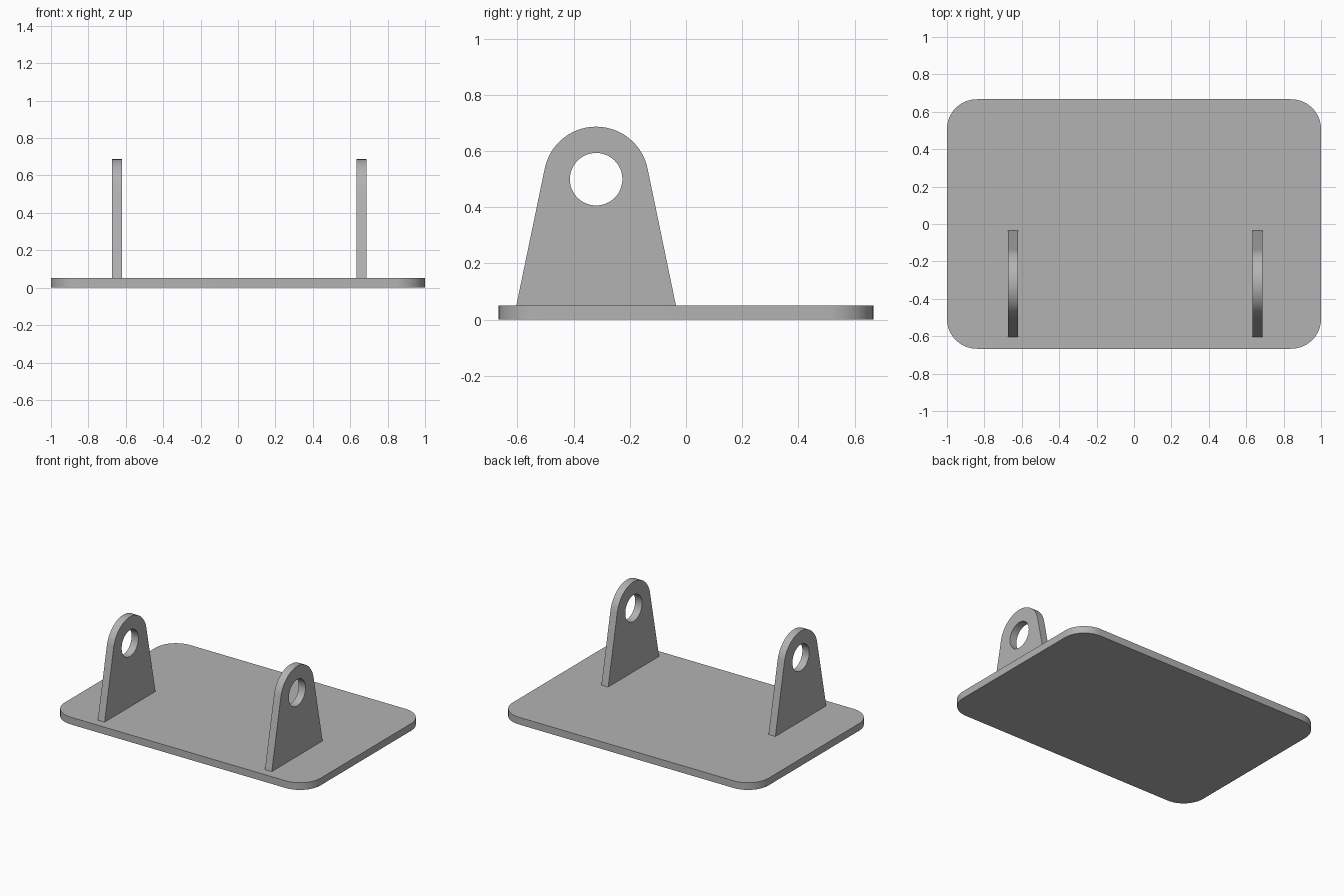
import bpy
import bmesh
from math import sin, cos, atan2, acos, hypot, pi, radians
from mathutils import Matrix

cube = bpy.data.objects.get("Cube")
if cube:
    bpy.data.objects.remove(cube, do_unlink=True)

PLATE_T = 0.051                     # plate thickness
HALF_X, HALF_Y, CORNER = 1.0, 0.667, 0.16
LUG_T = 0.0533                      # lug thickness
EYE_Y, EYE_Z = -0.32, 0.5           # centre of the lug hole
EYE_R, HOLE_R, FOOT = 0.187, 0.0935, 0.284

grey = bpy.data.materials.new("plain grey")
grey.use_nodes = True
colour = (0.45, 0.45, 0.45, 1)
grey.diffuse_color = colour
grey.node_tree.nodes["Principled BSDF"].inputs["Base Color"].default_value = colour


def arc(cx, cy, r, a0, a1, n):
    """Points on an arc, both ends included."""
    return [(cx + r * cos(a0 + (a1 - a0) * i / n),
             cy + r * sin(a0 + (a1 - a0) * i / n)) for i in range(n + 1)]


def prism(name, points, direction):
    """Closed prism from 3D outline points swept along a direction."""
    bm = bmesh.new()
    face = bm.faces.new([bm.verts.new(p) for p in points])
    swept = bmesh.ops.extrude_face_region(bm, geom=[face])
    verts = [v for v in swept["geom"] if isinstance(v, bmesh.types.BMVert)]
    bmesh.ops.translate(bm, verts=verts, vec=direction)
    bmesh.ops.recalc_face_normals(bm, faces=bm.faces)
    mesh = bpy.data.meshes.new(name)
    bm.to_mesh(mesh)
    bm.free()
    mesh.materials.append(grey)
    obj = bpy.data.objects.new(name, mesh)
    bpy.context.collection.objects.link(obj)
    return obj


def select_only(obj):
    bpy.ops.object.select_all(action='DESELECT')
    obj.select_set(True)
    bpy.context.view_layer.objects.active = obj


def smooth(obj):
    select_only(obj)
    bpy.ops.object.shade_smooth_by_angle(angle=radians(30))


# Base plate with rounded corners
outline = []
for k, (sx, sy) in enumerate([(1, 1), (-1, 1), (-1, -1), (1, -1)]):
    outline += arc(sx * (HALF_X - CORNER), sy * (HALF_Y - CORNER), CORNER,
                   k * pi / 2, (k + 1) * pi / 2, 16)
smooth(prism("base_plate", [(x, y, 0) for x, y in outline], (0, 0, PLATE_T)))

# Lug profile: wide foot, sides tangent to the round eye
drop = EYE_Z - PLATE_T
tangent = atan2(-drop, FOOT) + acos(EYE_R / hypot(FOOT, drop))
profile = [(EYE_Y - FOOT, PLATE_T), (EYE_Y + FOOT, PLATE_T)]
profile += arc(EYE_Y, EYE_Z, EYE_R, tangent, pi - tangent, 40)
hole = arc(EYE_Y, EYE_Z, HOLE_R, 0, 2 * pi, 48)[:-1]

# Two lugs, each drilled through
for name, x in (("right_lug", -0.6735), ("left_lug", 0.6335)):
    lug = prism(name, [(x, y, z) for y, z in profile], (LUG_T, 0, 0))
    drill = prism("hole_cutter", [(x - 0.05, y, z) for y, z in hole],
                  (LUG_T + 0.1, 0, 0))
    drill.hide_render = True
    cut = lug.modifiers.new("hole", 'BOOLEAN')
    cut.operation = 'DIFFERENCE'
    cut.solver = 'EXACT'
    cut.object = drill
    select_only(lug)
    bpy.ops.object.modifier_apply(modifier=cut.name)
    bpy.data.objects.remove(drill, do_unlink=True)
    smooth(lug)
